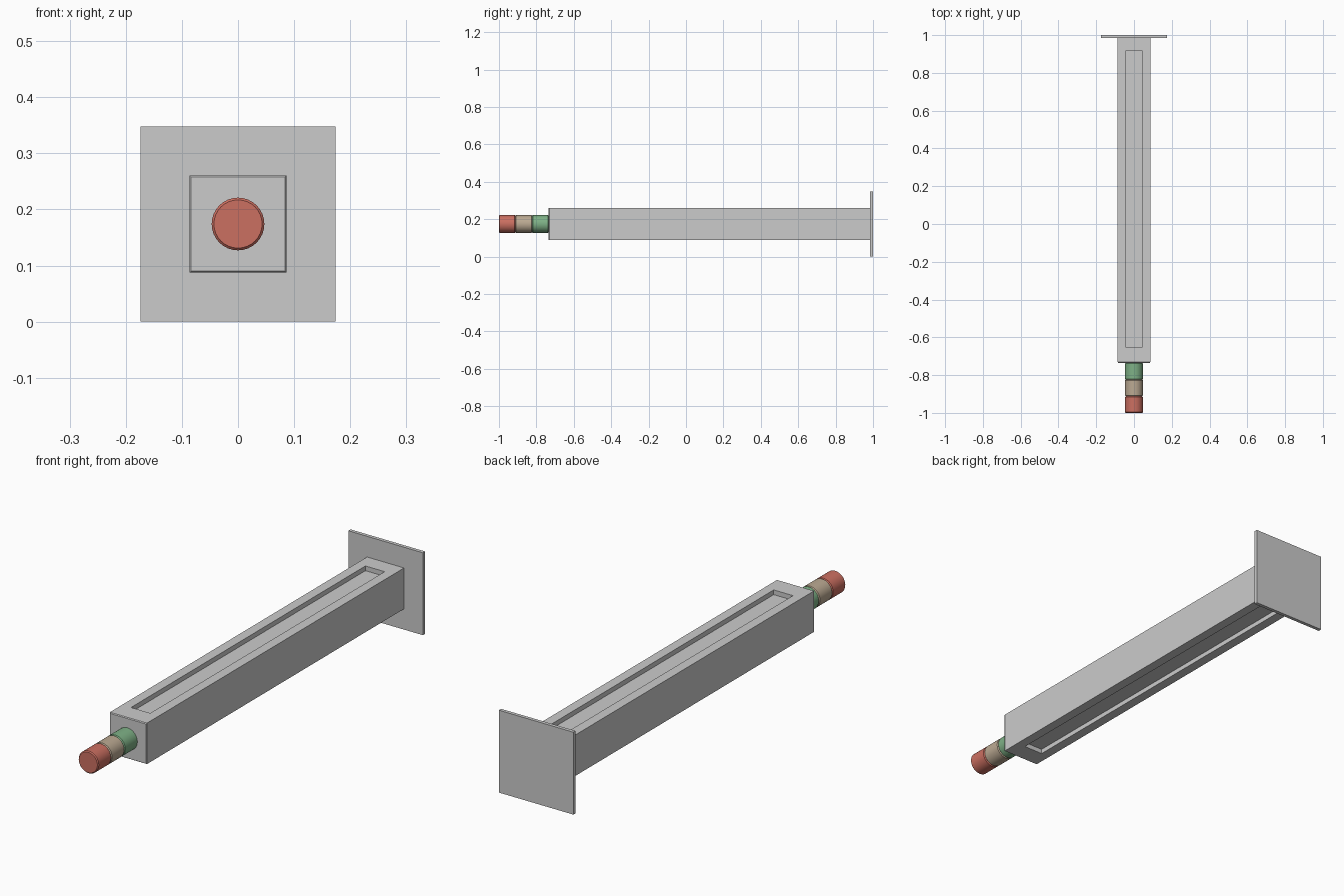
import bpy, bmesh, math
from mathutils import Matrix, Vector

if "Cube" in bpy.data.objects:
    bpy.data.objects.remove(bpy.data.objects["Cube"])

AXIS_Z = 0.174


def finish(bm, name, color=None, smooth=False):
    bmesh.ops.recalc_face_normals(bm, faces=bm.faces[:])
    mesh = bpy.data.meshes.new(name)
    bm.to_mesh(mesh)
    bm.free()
    ob = bpy.data.objects.new(name, mesh)
    bpy.context.collection.objects.link(ob)
    if color:
        mat = bpy.data.materials.new(name + "_color")
        mat.diffuse_color = color
        mat.use_nodes = True
        mat.node_tree.nodes["Principled BSDF"].inputs["Base Color"].default_value = mat.diffuse_color
        mesh.materials.append(mat)
    if smooth:
        bpy.context.view_layer.objects.active = ob
        ob.select_set(True)
        bpy.ops.object.shade_smooth_by_angle(angle=math.radians(30))
        ob.select_set(False)
    return ob


def box(half, y0, y1):
    bm = bmesh.new()
    bmesh.ops.create_cube(bm, size=1, matrix=Matrix.Translation((0, (y0 + y1) / 2, AXIS_Z))
                          @ Matrix.Diagonal((half * 2, y1 - y0, half * 2, 1)))
    bm.normal_update()
    return bm


def face_towards(bm, direction):
    return max(bm.faces, key=lambda f: f.normal.dot(Vector(direction)))


# Square end plate
finish(box(0.174, 0.985, 1.0), "end_plate")

# Square beam with a chamfered front and a long recess above and below
bm = box(0.0865, -0.731, 0.985)
bmesh.ops.inset_individual(bm, faces=[face_towards(bm, (0, -1, 0))], thickness=0.004, depth=0.004)
bm.normal_update()
for side in (1, -1):
    face = face_towards(bm, (0, 0, side))
    bmesh.ops.inset_individual(bm, faces=[face], thickness=0.04)
    for v in face.verts:
        v.co.x = math.copysign(0.045, v.co.x)
        v.co.y = 0.915 if v.co.y > 0 else -0.65
    floor = bmesh.ops.extrude_discrete_faces(bm, faces=[face])["faces"][0]
    bmesh.ops.translate(bm, verts=floor.verts[:], vec=(0, 0, -side * 0.02))
    bm.normal_update()
finish(bm, "slotted_beam")

# Three coloured cylinders with chamfered rims
step = 0.265 / 3
colors = [("red_tip", (0.60, 0.16, 0.12, 1)),
          ("tan_segment", (0.50, 0.40, 0.29, 1)),
          ("green_segment", (0.21, 0.44, 0.24, 1))]
for i, (name, color) in enumerate(colors):
    bm = bmesh.new()
    bmesh.ops.create_cone(bm, cap_ends=True, segments=32, radius1=0.047, radius2=0.047, depth=step,
                          matrix=Matrix.Translation((0, -1 + step * (i + 0.5), AXIS_Z))
                          @ Matrix.Rotation(math.pi / 2, 4, 'X'))
    rims = {e for f in bm.faces if len(f.verts) > 4 for e in f.edges}
    bmesh.ops.bevel(bm, geom=list(rims), offset=0.004, segments=1, affect='EDGES', profile=0.5)
    finish(bm, name, color, smooth=True)
